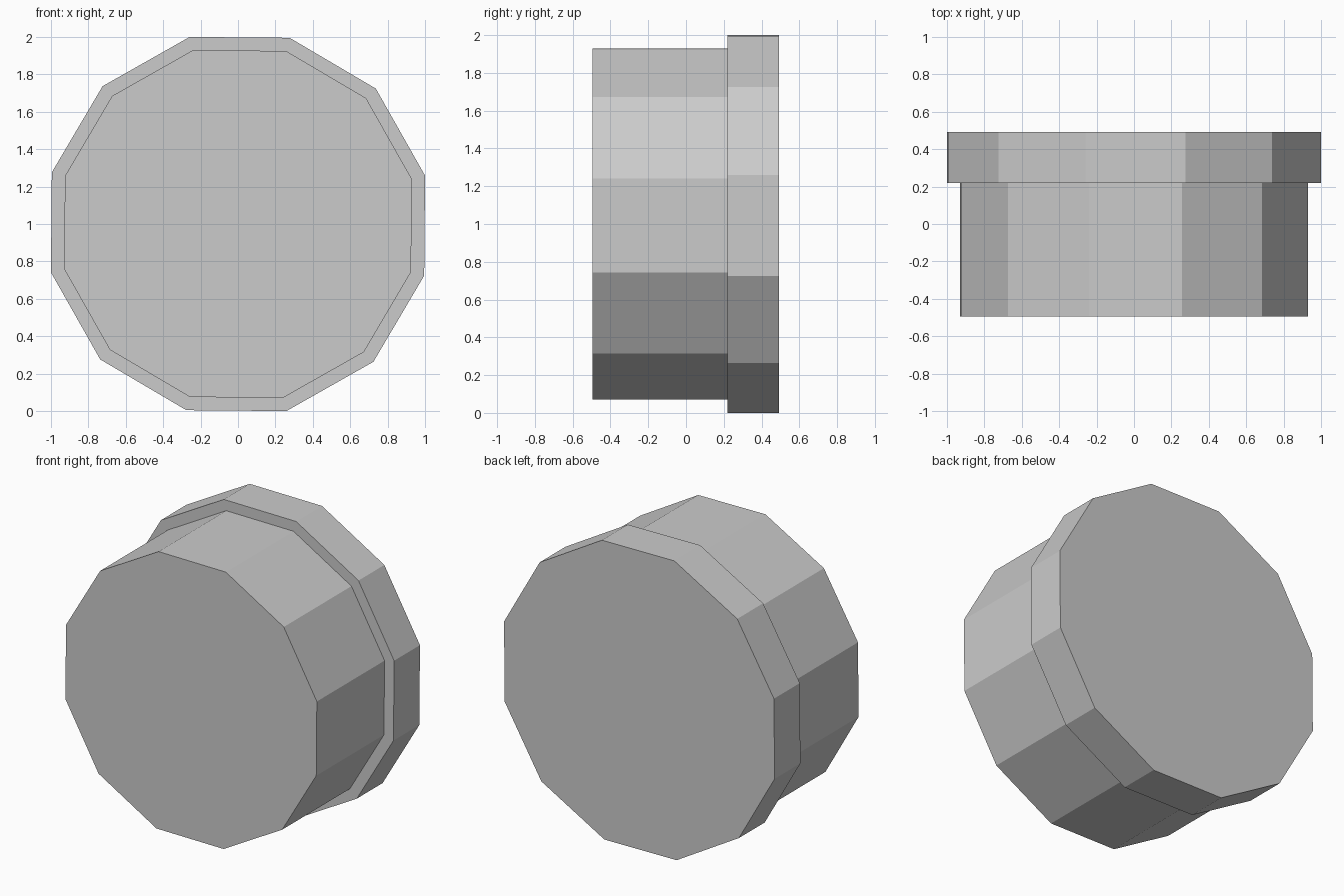
import bpy
from math import radians

# Remove the default cube
cube = bpy.data.objects.get("Cube")
if cube:
    bpy.data.objects.remove(cube, do_unlink=True)

# Plain grey material
grey = bpy.data.materials.new("light_grey")
grey.use_nodes = True
colour = (0.6, 0.6, 0.6, 1.0)
grey.diffuse_color = colour
bsdf = next(n for n in grey.node_tree.nodes if n.type == "BSDF_PRINCIPLED")
bsdf.inputs["Base Color"].default_value = colour


def disc(name, radius, front, back):
    """Flat-sided twelve-sided disc lying along the y axis."""
    bpy.ops.mesh.primitive_cylinder_add(
        vertices=12, radius=radius, depth=back - front,
        location=(0, (front + back) / 2, 1),
        rotation=(radians(90), radians(-14.5), 0))
    obj = bpy.context.object
    obj.name = name
    obj.data.materials.append(grey)
    bpy.ops.object.transform_apply(location=True, rotation=True, scale=True)
    return obj


# Main drum at the front and the wider rim behind it
disc("drum", 0.96, -0.495, 0.23)
disc("rim", 1.033, 0.22, 0.493)
